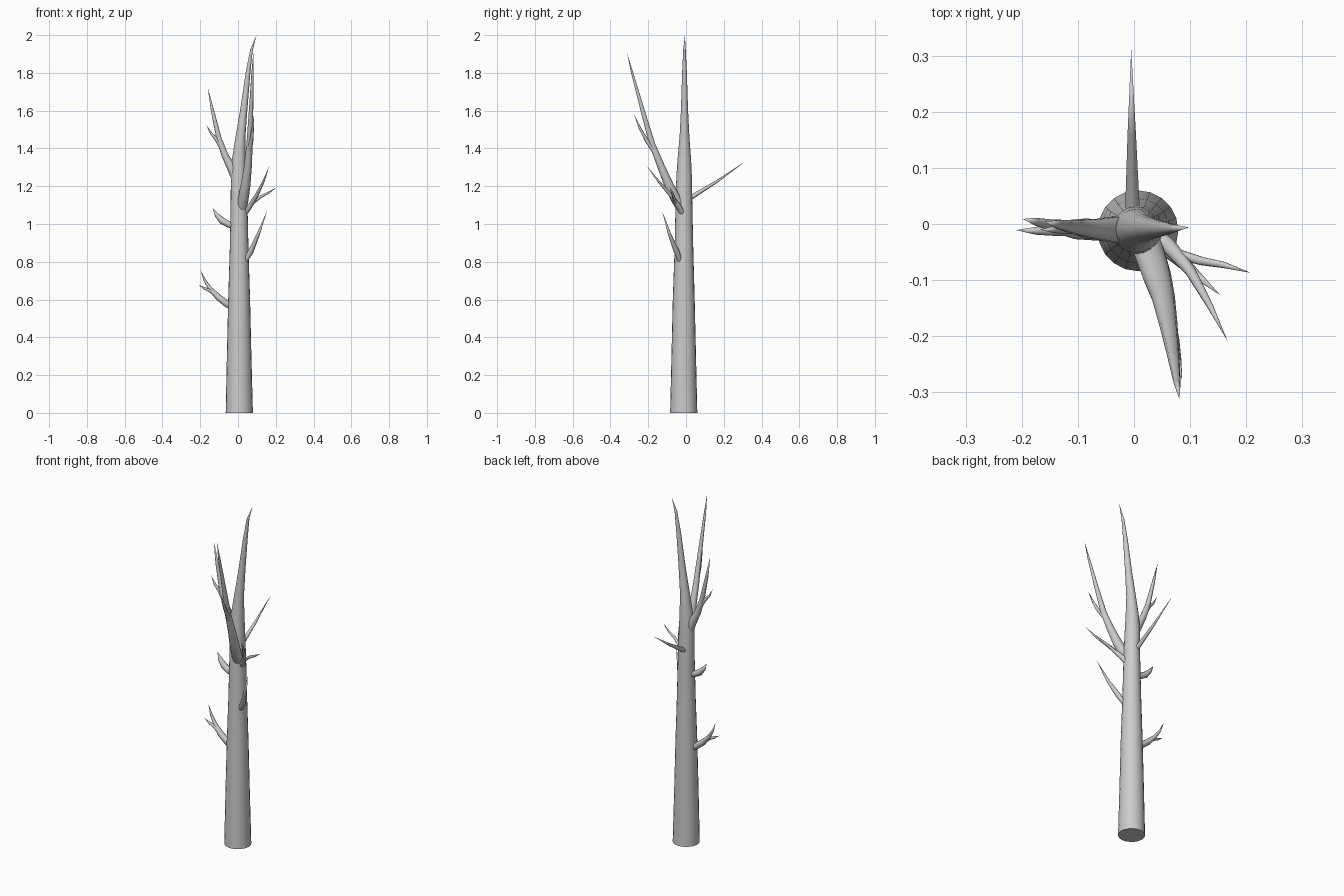
import bpy, bmesh, math
from mathutils import Vector


def limb(name, points, sides):
    """Tapered tube through (x, y, z, radius) points; zero radius ends in a tip."""
    bm = bmesh.new()
    pos = [Vector(p[:3]) for p in points]
    rings = []
    side = Vector((1, 0, 0))
    for i, p in enumerate(pos):
        t = (pos[min(i + 1, len(pos) - 1)] - pos[max(i - 1, 0)]).normalized()
        if i == 0 and name == "trunk":
            t = Vector((0, 0, 1))
        if i == 0 and abs(t.x) > 0.9:
            side = Vector((0, 1, 0))
        side = (side - t * side.dot(t)).normalized()
        up = t.cross(side)
        r = points[i][3]
        if r == 0:
            rings.append([bm.verts.new(p)])
            continue
        angles = [2 * math.pi * k / sides for k in range(sides)]
        rings.append([bm.verts.new(p + r * (side * math.cos(a) + up * math.sin(a)))
                      for a in angles])
    for a, b in zip(rings, rings[1:]):
        for k in range(sides):
            n = (k + 1) % sides
            if len(b) == 1:
                bm.faces.new((a[k], a[n], b[0]))
            else:
                bm.faces.new((a[k], a[n], b[n], b[k]))
    bm.faces.new(rings[0][::-1])
    mesh = bpy.data.meshes.new(name)
    bm.to_mesh(mesh)
    bm.free()
    ob = bpy.data.objects.new(name, mesh)
    bpy.context.collection.objects.link(ob)
    mesh.shade_smooth()
    mesh.set_sharp_from_angle(angle=math.radians(50))
    return ob


# trunk running up into the leader
limb("trunk", [
    (.007, -.012, 0, .072), (.006, -.012, .3, .065), (.006, -.012, .6, .058),
    (.006, -.011, .85, .050), (.006, -.011, 1.07, .045), (.003, -.010, 1.25, .041),
    (.004, -.009, 1.34, .036), (.013, -.008, 1.46, .026), (.030, -.008, 1.6, .019),
    (.053, -.008, 1.8, .0125), (.071, -.008, 1.92, .007), (.098, -.006, 2.0, 0)], 20)

# upper left branch and twig
limb("left_branch", [
    (.0, -.01, 1.22, .026), (-.035, -.01, 1.30, .024), (-.070, -.009, 1.365, .018),
    (-.10, -.006, 1.45, .014), (-.135, -.001, 1.60, .0085), (-.16, .004, 1.722, 0)], 10)
limb("left_twig", [
    (-.09, -.007, 1.41, .012), (-.115, -.008, 1.45, .010),
    (-.143, -.01, 1.48, .006), (-.168, -.01, 1.526, 0)], 8)

# big front branch and twig
limb("front_branch", [
    (.015, -.015, 1.06, .025), (.027, -.05, 1.125, .028), (.04, -.09, 1.205, .026),
    (.052, -.13, 1.30, .021), (.061, -.178, 1.42, .0165),
    (.070, -.235, 1.62, .011), (.077, -.285, 1.80, .006), (.081, -.312, 1.905, 0)], 10)
limb("front_twig", [
    (.060, -.165, 1.38, .013), (.071, -.207, 1.44, .010),
    (.078, -.243, 1.505, .0065), (.086, -.278, 1.588, 0)], 8)

# right forked branch
limb("right_branch", [
    (.03, -.015, 1.05, .016), (.063, -.04, 1.095, .014), (.10, -.083, 1.155, .010),
    (.135, -.145, 1.225, .006), (.167, -.209, 1.31, 0)], 8)
limb("right_twig", [
    (.075, -.053, 1.11, .010), (.12, -.066, 1.145, .008),
    (.16, -.073, 1.165, .006), (.208, -.087, 1.196, 0)], 8)

# middle right branch
limb("middle_right_branch", [
    (.035, -.03, .80, .013), (.068, -.05, .855, .015), (.105, -.085, .94, .009),
    (.154, -.127, 1.07, 0)], 8)

# back branch
limb("back_branch", [
    (-.002, .0, 1.125, .014), (-.003, .05, 1.155, .012), (-.004, .16, 1.223, .0075),
    (-.005, .312, 1.33, 0)], 8)

# middle left stub
limb("middle_left_branch", [
    (-.01, -.01, .985, .014), (-.05, -.012, .998, .017), (-.085, -.008, 1.018, .018),
    (-.112, -.004, 1.047, .012), (-.134, .0, 1.085, 0)], 8)

# low left forked branch
limb("low_left_branch", [
    (-.02, -.012, .55, .015), (-.06, -.012, .578, .018), (-.105, -.01, .613, .017),
    (-.145, -.003, .655, .011), (-.175, .004, .70, .007), (-.199, .009, .757, 0)], 8)
limb("low_left_twig", [
    (-.11, -.010, .62, .012), (-.145, -.012, .645, .009),
    (-.175, -.012, .658, .007), (-.210, -.011, .678, 0)], 8)
